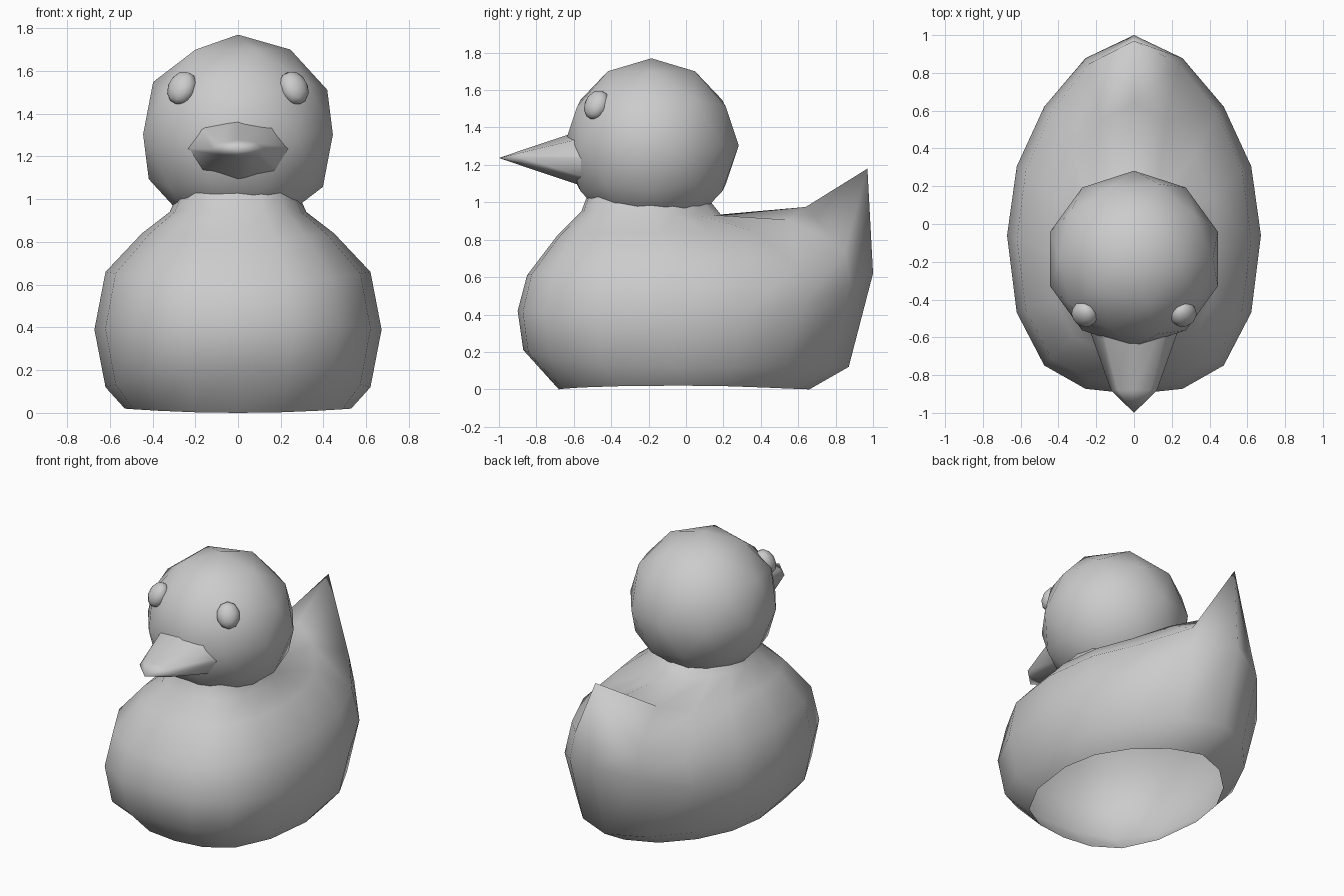
import bpy, bmesh
from math import sin, cos, pi
from mathutils import Vector

if "Cube" in bpy.data.objects:
    bpy.data.objects.remove(bpy.data.objects["Cube"])


def loft(name, rings):
    """Skin a stack of equal-length closed rings as a smooth open shell."""
    bm = bmesh.new()
    vr = [[bm.verts.new(p) for p in r] for r in rings]
    n = len(rings[0])
    for a, b in zip(vr, vr[1:]):
        for i in range(n):
            j = (i + 1) % n
            bm.faces.new((a[i], a[j], b[j], b[i])).smooth = True
    bmesh.ops.remove_doubles(bm, verts=bm.verts, dist=0.0005)
    bm.normal_update()
    me = bpy.data.meshes.new(name)
    bm.to_mesh(me)
    bm.free()
    ob = bpy.data.objects.new(name, me)
    bpy.context.collection.objects.link(ob)
    return ob


def ball(name, loc, scale, rot=(0, 0, 0)):
    bpy.ops.mesh.primitive_ico_sphere_add(subdivisions=2, radius=1, location=loc, rotation=rot)
    ob = bpy.context.object
    ob.name = name
    ob.scale = scale
    bpy.ops.object.shade_smooth()
    return ob


# Body: each ring is front (y, z), side (half width, y, z), back (y, z), back lift power
SECTIONS = [
    ((-0.68, 0.00), (0.53, -0.03, 0.02), (0.66, 0.00), 2),
    ((-0.87, 0.21), (0.62, -0.05, 0.12), (0.87, 0.12), 2),
    ((-0.90, 0.42), (0.672, -0.06, 0.39), (1.00, 0.62), 4),
    ((-0.85, 0.61), (0.62, -0.08, 0.66), (0.97, 1.18), 24),
    ((-0.69, 0.82), (0.45, -0.14, 0.84), (0.64, 0.975), 9),
    ((-0.56, 0.95), (0.32, -0.18, 0.94), (0.19, 0.93), 2),
    ((-0.53, 1.03), (0.28, -0.20, 1.03), (0.11, 1.03), 2),
]


def body_ring(front, side, back, power, n=16):
    """Blunt half ellipse in front, slightly pointed one behind."""
    w, yc, zc = side
    pts = []
    for k in range(n):
        t = 2 * pi * k / n
        c = abs(cos(t))
        if cos(t) > 0:
            (ye, ze), p, f = front, 2, 1.32 * c - 0.32 * c ** 3
        else:
            (ye, ze), p, f = back, power, 0.9 * c + 0.1 * c ** 8
        pts.append((w * sin(t), yc + (ye - yc) * f, zc + (ze - zc) * c ** p))
    return pts


loft("body", [body_ring(*s) for s in SECTIONS])

# Head
head_c = Vector((0, -0.185, 1.303))
ball("head", head_c, (0.467, 0.467, 0.467))

# Beak: flattened cone, broad towards the tip
BEAK = [(-0.45, 0.275, 0.185), (-0.88, 0.122, 0.041), (-1.0, 0.0, 0.0)]
loft("beak", [[(w * cos(k * pi / 4), y, 1.237 + h * sin(k * pi / 4)) for k in range(8)]
              for y, w, h in BEAK])

# Eyes, lying flat against the head
for side, label in ((1, "right"), (-1, "left")):
    pos = Vector((side * 0.262, -0.478, 1.52))
    rot = (pos - head_c).to_track_quat('Z', 'Y').to_euler()
    ball(label + "_eye", pos, (0.073, 0.085, 0.06), rot)
